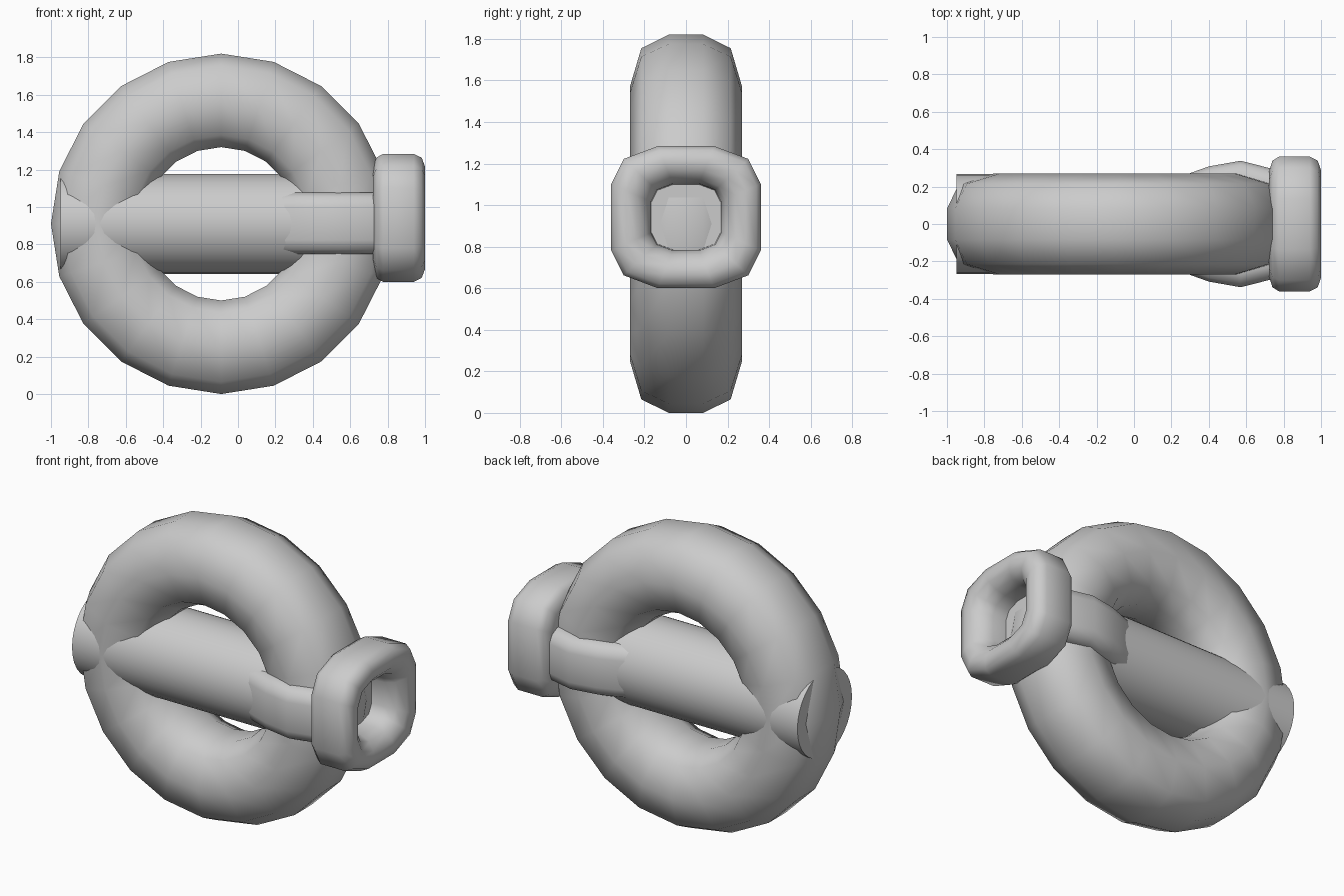
import bpy, bmesh
from math import cos, sin, pi, radians

cube = bpy.data.objects.get("Cube")
if cube:
    bpy.data.objects.remove(cube)

grey = bpy.data.materials.new("plain grey")
grey.use_nodes = True
colour = (0.6, 0.6, 0.6, 1)
grey.diffuse_color = colour
grey.node_tree.nodes["Principled BSDF"].inputs["Base Color"].default_value = colour


def loft(name, rings, closed=False, angle=50):
    """Bridge equal-length rings of points; cap the ends unless closed."""
    bm = bmesh.new()
    loops = [[bm.verts.new(p) for p in ring] for ring in rings]
    n = len(loops[0])
    pairs = list(zip(loops, loops[1:]))
    if closed:
        pairs.append((loops[-1], loops[0]))
    else:
        bm.faces.new(loops[0])
        bm.faces.new(loops[-1])
    for a, b in pairs:
        for i in range(n):
            j = (i + 1) % n
            bm.faces.new((a[i], a[j], b[j], b[i]))
    bmesh.ops.recalc_face_normals(bm, faces=bm.faces)
    mesh = bpy.data.meshes.new(name)
    bm.to_mesh(mesh)
    bm.free()
    mesh.materials.append(grey)
    obj = bpy.data.objects.new(name, mesh)
    bpy.context.collection.objects.link(obj)
    bpy.ops.object.select_all(action="DESELECT")
    obj.select_set(True)
    bpy.context.view_layer.objects.active = obj
    bpy.ops.object.shade_smooth_by_angle(angle=radians(angle))
    return obj


def mirrored(quarter):
    """Complete an outline from the points of its first quadrant."""
    half = quarter + [(-y, z) for y, z in reversed(quarter)]
    return half + [(-y, -z) for y, z in half]


# Large upright ring: ten-sided section, twenty segments
CX, CZ = -0.09, 0.91
section = mirrored([(0.25, 0.083), (0.185, 0.215)])
section.insert(2, (0, 0.27))
section.insert(7, (0, -0.27))
section = section[:5] + section[5:]
ring = []
for k in range(20):
    a = k * pi / 10
    ring.append([(CX + (0.66 + r) * cos(a), y, CZ + (0.66 + r) * sin(a))
                 for r, y in section])
loft("ring", ring, closed=True)

# Crossbar through the ring
bar = [[(x, 0.267 * cos(k * pi / 16), CZ + 0.267 * sin(k * pi / 16))
        for k in range(32)] for x in (-0.95, 0.78)]
loft("crossbar", bar, angle=40)

# Bulging clamp that hugs the ring on both sides
clamp = []
for x, w in [(0.2, 0.23), (0.3, 0.272), (0.4, 0.308), (0.57, 0.338), (0.74, 0.295)]:
    outline = mirrored([(w, 0.09), (w - 0.02, 0.14), (w - 0.07, 0.165)])
    clamp.append([(x, y, CZ + 0.003 + z) for y, z in outline])
loft("clamp", clamp)

# Rounded square end cap with a recessed socket
octagon = mirrored([(0.36, 0.16), (0.30, 0.28), (0.135, 0.342)])
profile = [(0.722, 0.78), (0.74, 0.94), (0.775, 1.0), (0.94, 1.0), (0.982, 0.94),
           (1.0, 0.80), (0.99, 0.66), (0.95, 0.53), (0.89, 0.47), (0.80, 0.46)]
cap = [[(x, y * s, 0.942 + z * s) for y, z in octagon] for x, s in profile]
loft("end_cap", cap)
